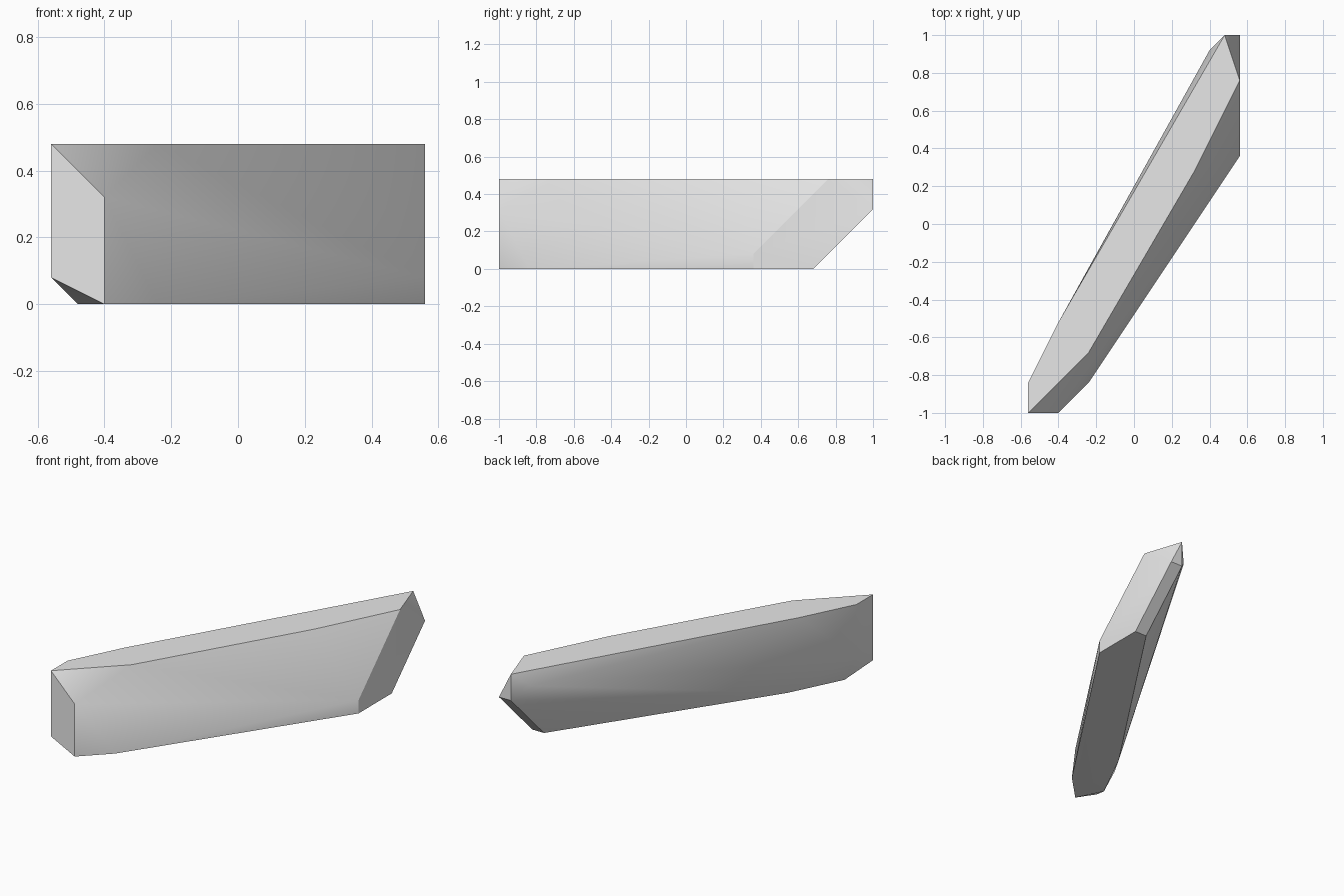
import bpy
import bmesh
import math

if "Cube" in bpy.data.objects:
    bpy.data.objects.remove(bpy.data.objects["Cube"])

# Corner outlines of the slab, level by level (height: x, y corners)
LEVELS = {
    0.48: [(-0.56, -1), (-0.24, -0.68), (0.32, 0.28), (0.56, 0.76),
           (0.48, 1), (-0.4, -0.52), (-0.56, -0.84)],
    0.40: [(0.4, 0.92)],
    0.32: [(-0.4, -1), (0.56, 1), (0.48, 1)],
    0.16: [(-0.56, -0.84)],
    0.08: [(-0.56, -1), (0.56, 0.36)],
    0.00: [(-0.4, -1), (-0.24, -0.84), (0.56, 0.36), (0.56, 0.68),
           (0.48, 0.68), (-0.32, -0.52), (-0.48, -0.84)],
}

# Plain grey surface
grey = bpy.data.materials.new("plain_grey")
grey.use_nodes = True
colour = (0.8, 0.8, 0.8, 1)
grey.diffuse_color = colour
for node in grey.node_tree.nodes:
    if node.type == 'BSDF_PRINCIPLED':
        node.inputs["Base Color"].default_value = colour

# Chamfered slab: the tight convex skin around the level outlines
bm = bmesh.new()
for z, corners in LEVELS.items():
    for x, y in corners:
        bm.verts.new((x, y, z))
hull = bmesh.ops.convex_hull(bm, input=bm.verts[:])
loose = [v for v in bm.verts if not v.link_faces]
bmesh.ops.delete(bm, geom=loose, context='VERTS')
bmesh.ops.dissolve_limit(bm, angle_limit=math.radians(0.2),
                         verts=bm.verts[:], edges=bm.edges[:])
bmesh.ops.recalc_face_normals(bm, faces=bm.faces[:])

mesh = bpy.data.meshes.new("chamfered_slab")
bm.to_mesh(mesh)
bm.free()
mesh.materials.append(grey)
slab = bpy.data.objects.new("chamfered_slab", mesh)
bpy.context.collection.objects.link(slab)

# Soft shading on the broad sides, crisp chamfer edges
bpy.ops.object.select_all(action='DESELECT')
slab.select_set(True)
bpy.context.view_layer.objects.active = slab
bpy.ops.object.shade_smooth_by_angle(angle=math.radians(32))
